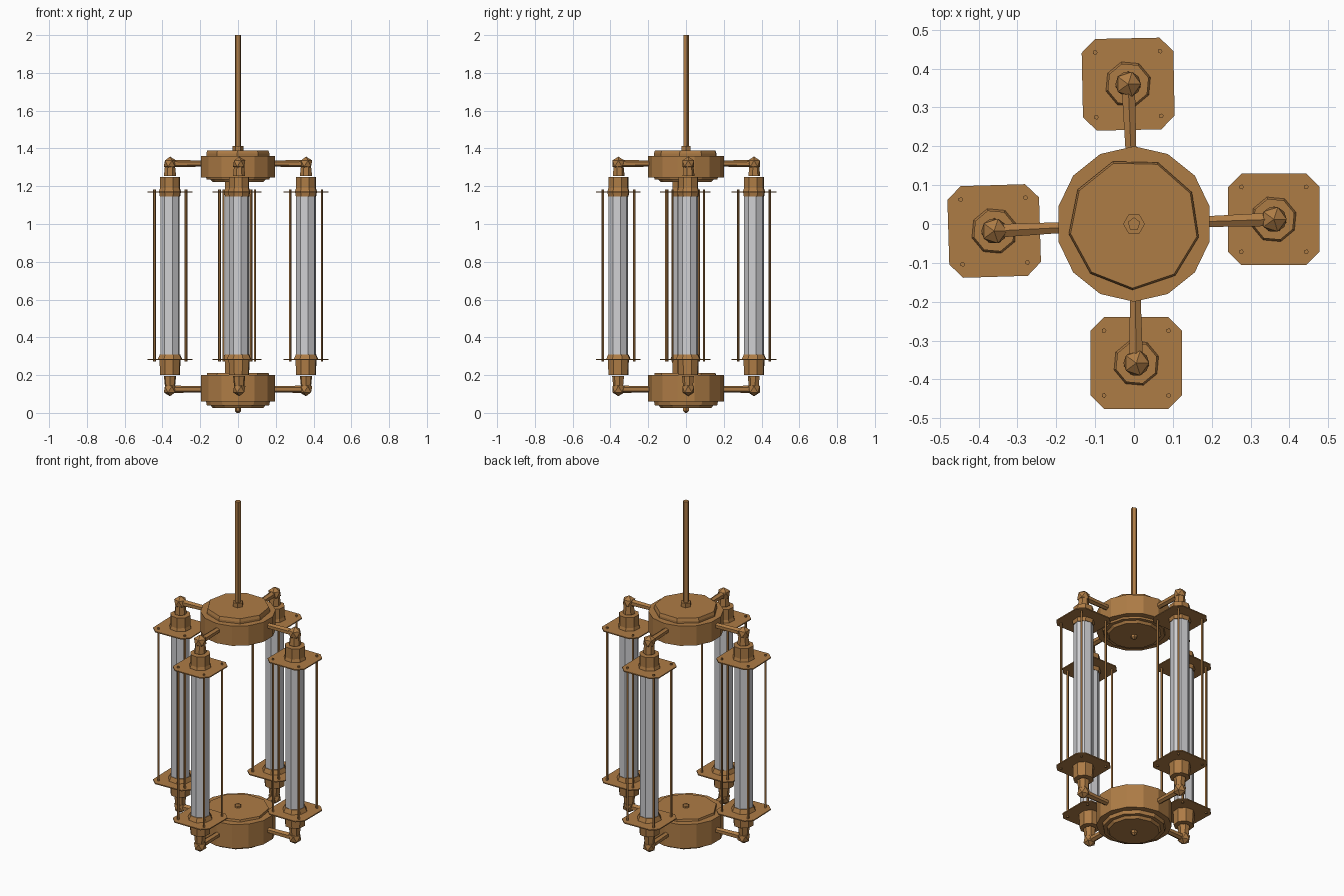
import bpy, bmesh, math
from mathutils import Vector

cube = bpy.data.objects.get("Cube")
if cube:
    bpy.data.objects.remove(cube)


def material(name, rgb):
    m = bpy.data.materials.new(name)
    m.use_nodes = True
    colour = (*rgb, 1)
    m.diffuse_color = colour
    m.node_tree.nodes["Principled BSDF"].inputs["Base Color"].default_value = colour
    return m


brass = material("aged_brass", (0.42, 0.2, 0.06))
glass = material("pale_glass", (0.62, 0.62, 0.64))


def finish(name, bm, mat):
    bmesh.ops.recalc_face_normals(bm, faces=bm.faces)
    mesh = bpy.data.meshes.new(name)
    bm.to_mesh(mesh)
    bm.free()
    mesh.materials.append(mat)
    ob = bpy.data.objects.new(name, mesh)
    bpy.context.collection.objects.link(ob)
    return ob


def lathe(name, profile, sides, centre=(0, 0), turn=0.0, mat=brass):
    """Capped faceted solid from (radius, height) pairs."""
    bm = bmesh.new()
    rings = []
    for r, z in profile:
        rings.append([bm.verts.new((centre[0] + r * math.cos(turn + math.tau * i / sides),
                                    centre[1] + r * math.sin(turn + math.tau * i / sides), z))
                      for i in range(sides)])
    for a, b in zip(rings, rings[1:]):
        for i in range(sides):
            j = (i + 1) % sides
            bm.faces.new((a[i], a[j], b[j], b[i]))
    bm.faces.new(rings[0])
    bm.faces.new(rings[-1])
    return finish(name, bm, mat)


def bar(name, start, end, r1, r2, sides):
    """Tapered bar between two points."""
    bm = bmesh.new()
    d = Vector(end) - Vector(start)
    bmesh.ops.create_cone(bm, cap_ends=True, segments=sides, radius1=r1, radius2=r2, depth=d.length)
    bm.transform(d.to_track_quat('Z', 'Y').to_matrix().to_4x4())
    bmesh.ops.translate(bm, verts=bm.verts, vec=(Vector(start) + Vector(end)) / 2)
    return finish(name, bm, brass)


def ball(name, centre, r):
    bm = bmesh.new()
    bmesh.ops.create_icosphere(bm, subdivisions=1, radius=r)
    bmesh.ops.translate(bm, verts=bm.verts, vec=centre)
    return finish(name, bm, brass)


def plate(name, centre, z, half, cut, angle):
    """Thin square plate with clipped corners."""
    bm = bmesh.new()
    k = half - cut
    outline = [(half, -k), (half, k), (k, half), (-k, half),
               (-half, k), (-half, -k), (-k, -half), (k, -half)]
    c, s = math.cos(angle), math.sin(angle)
    face = bm.faces.new([bm.verts.new((centre[0] + x * c - y * s, centre[1] + x * s + y * c, z - 0.003))
                         for x, y in outline])
    top = bmesh.ops.extrude_face_region(bm, geom=[face])["geom"]
    bmesh.ops.translate(bm, verts=[g for g in top if isinstance(g, bmesh.types.BMVert)], vec=(0, 0, 0.006))
    return finish(name, bm, brass)


# Central hubs with stepped discs, knobs and the hanging rod
lathe("top_hub", [(0.2, 1.245), (0.2, 1.36)], 14, turn=math.pi / 14)
lathe("top_hub_cap", [(0.17, 1.35), (0.17, 1.372), (0.165, 1.388)], 9, turn=0.5)
lathe("top_hub_lower_step", [(0.135, 1.222), (0.145, 1.235), (0.165, 1.235), (0.17, 1.25)], 12)
lathe("top_hub_knob", [(0.006, 1.2), (0.016, 1.208), (0.016, 1.225)], 6)
lathe("rod_collar", [(0.028, 1.38), (0.028, 1.412)], 6)
lathe("hanging_rod", [(0.017, 1.39), (0.017, 2.0)], 5, turn=0.3)
lathe("bottom_hub", [(0.2, 0.06), (0.2, 0.2)], 14, turn=math.pi / 14)
lathe("bottom_hub_cap", [(0.17, 0.19), (0.165, 0.212)], 9, turn=0.5)
lathe("bottom_hub_lower_step", [(0.135, 0.026), (0.145, 0.04), (0.165, 0.04), (0.17, 0.065)], 12)
lathe("bottom_upper_knob", [(0.018, 0.205), (0.018, 0.222), (0.008, 0.23)], 6)
lathe("bottom_finial", [(0.006, 0.0), (0.017, 0.01), (0.017, 0.03)], 6)

# Four lamps around the hubs, each slightly off its axis
lamps = {"left": (0.36, 0.012, 0.0), "back": (-0.015, 0.36, 0.02),
         "right": (-0.36, -0.018, 0.03), "front": (0.006, -0.358, 0.0)}
for side, (x, y, angle) in lamps.items():
    c = (x, y)
    radial = Vector((x, y, 0)).normalized()
    lathe(side + "_glass_tube", [(0.053, 0.29), (0.053, 1.17)], 8, c, 0.2 + angle, glass)
    lathe(side + "_upper_socket", [(0.056, 1.145), (0.06, 1.165), (0.06, 1.175), (0.055, 1.19),
                                   (0.055, 1.25)], 8, c, 0.3)
    lathe(side + "_lower_socket", [(0.055, 0.2), (0.058, 0.28), (0.068, 0.284), (0.056, 0.31)], 8, c, 0.3)
    for level, ball_z, stub_end, plate_z in (("upper", 1.32, 1.255, 1.17), ("lower", 0.125, 0.195, 0.283)):
        name = side + "_" + level
        joint = Vector((x, y, ball_z))
        inner = radial * 0.185
        inner.z = ball_z
        bar(name + "_arm", inner, joint, 0.016, 0.02, 6)
        ball(name + "_joint", joint, 0.037)
        bar(name + "_stub", joint, (x, y, stub_end), 0.026, 0.033, 7)
        plate(name + "_plate", c, plate_z, 0.118, 0.035, angle)
    # Guard wires through the plate corners
    for i in range(4):
        a = angle + math.pi / 4 + i * math.pi / 2
        p = (x + 0.118 * math.cos(a), y + 0.118 * math.sin(a))
        lathe(f"{side}_guard_wire_{i + 1}", [(0.0065, 0.272), (0.0065, 1.182)], 5, p)
